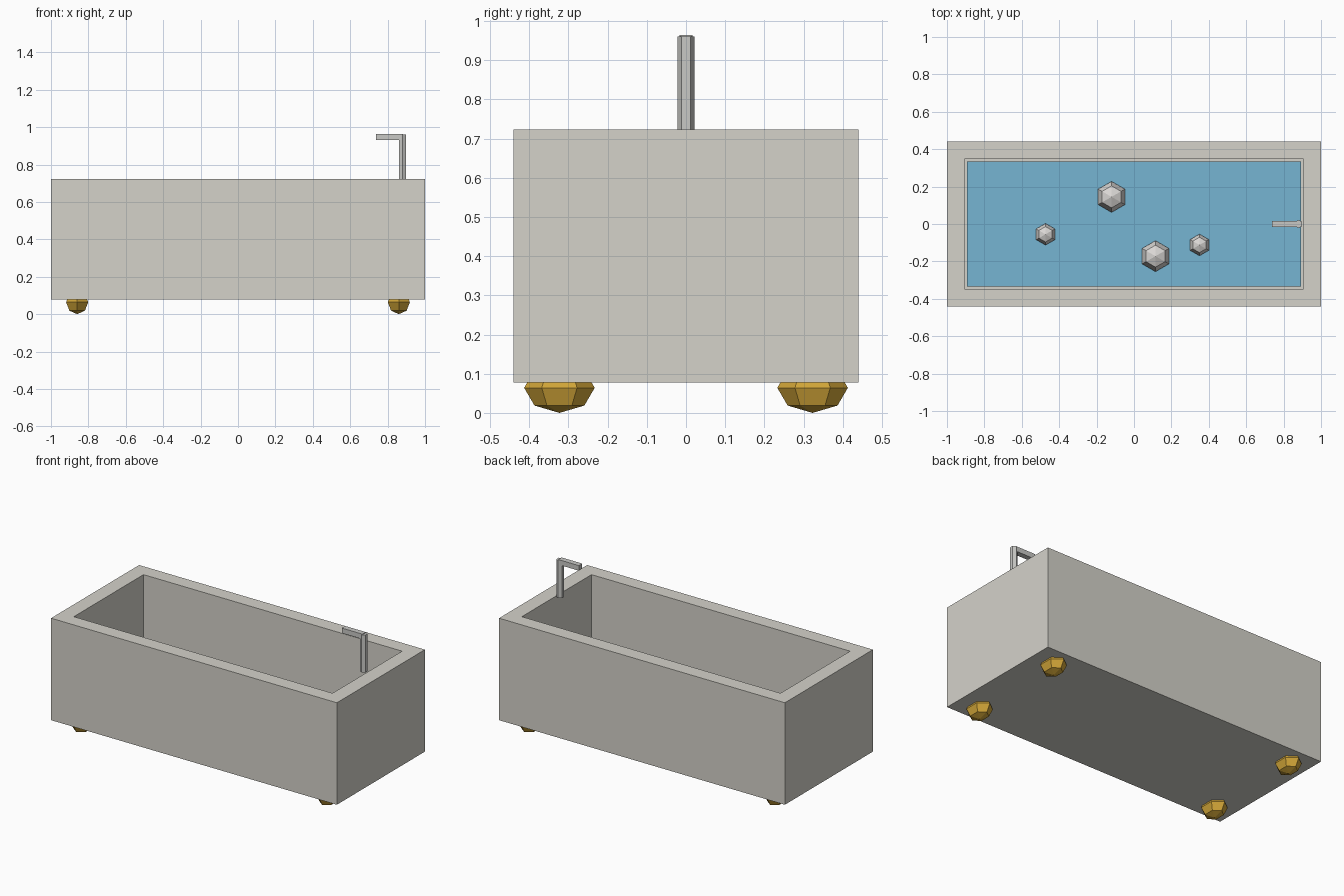
import bpy, bmesh, math

if "Cube" in bpy.data.objects:
    bpy.data.objects.remove(bpy.data.objects["Cube"])


def material(name, rgb):
    m = bpy.data.materials.new(name)
    m.diffuse_color = (*rgb, 1)
    m.use_nodes = True
    m.node_tree.nodes["Principled BSDF"].inputs["Base Color"].default_value = m.diffuse_color
    return m


STONE = material("warm grey enamel", (0.66, 0.645, 0.59))
GOLD = material("gold", (0.64, 0.38, 0.04))
STEEL = material("steel grey", (0.58, 0.58, 0.56))
WATER = material("water blue", (0.18, 0.46, 0.65))
FOAM = material("pale foam", (0.70, 0.68, 0.66))


def add(name, bm, mat):
    bmesh.ops.recalc_face_normals(bm, faces=bm.faces)
    me = bpy.data.meshes.new(name)
    bm.to_mesh(me)
    bm.free()
    me.materials.append(mat)
    ob = bpy.data.objects.new(name, me)
    bpy.context.collection.objects.link(ob)
    return ob


def extrude_face(name, points, vec, mat):
    bm = bmesh.new()
    face = bm.faces.new([bm.verts.new(p) for p in points])
    new = bmesh.ops.extrude_face_region(bm, geom=[face], use_keep_orig=True)
    verts = [g for g in new["geom"] if isinstance(g, bmesh.types.BMVert)]
    bmesh.ops.translate(bm, verts=verts, vec=vec)
    return add(name, bm, mat)


def box(name, lo, hi, mat):
    pts = [(lo[0], lo[1], lo[2]), (hi[0], lo[1], lo[2]),
           (hi[0], hi[1], lo[2]), (lo[0], hi[1], lo[2])]
    return extrude_face(name, pts, (0, 0, hi[2] - lo[2]), mat)


def hexagon(x, y, z, r):
    # Corners point along y
    return [(x + r * math.sin(i * math.pi / 3),
             y + r * math.cos(i * math.pi / 3), z) for i in range(6)]


def hex_ball(name, centre, radii, mat):
    # Six-sided ball with two poles and three rings
    bm = bmesh.new()
    cx, cy, cz = centre
    rx, ry, rz = radii
    rings = []
    for lat in (-math.pi / 4, 0, math.pi / 4):
        rings.append([bm.verts.new((cx + px * rx * math.cos(lat),
                                    cy + py * ry * math.cos(lat),
                                    cz + rz * math.sin(lat)))
                      for px, py, _ in hexagon(0, 0, 0, 1)])
    bottom = bm.verts.new((cx, cy, cz - rz))
    top = bm.verts.new((cx, cy, cz + rz))
    for i in range(6):
        j = (i + 1) % 6
        for a, b in zip(rings, rings[1:]):
            bm.faces.new((a[i], a[j], b[j], b[i]))
        bm.faces.new((bottom, rings[0][j], rings[0][i]))
        bm.faces.new((top, rings[2][i], rings[2][j]))
    return add(name, bm, mat)


BASE, FLOOR, RIM = 0.078, 0.173, 0.723
WATER_TOP = 0.27

# Tub shell: U profile swept along x
profile = [(-0.44, BASE), (0.44, BASE), (0.44, RIM), (0.348, RIM),
           (0.348, FLOOR), (-0.348, FLOOR), (-0.348, RIM), (-0.44, RIM)]
extrude_face("tub_shell", [(-1, y, z) for y, z in profile], (2, 0, 0), STONE)

# End walls and feet
for sx, end in ((-1, "left"), (1, "right")):
    x0, x1 = sorted((sx * 0.905, sx * 1.0))
    box(f"{end}_end_wall", (x0, -0.348, FLOOR), (x1, 0.348, RIM), STONE)
    for sy, side in ((-1, "front"), (1, "back")):
        hex_ball(f"{side}_{end}_foot", (sx * 0.86, sy * 0.323, 0.064),
                 (0.068, 0.09, 0.064), GOLD)

# Water
box("water", (-0.892, -0.335, FLOOR), (0.892, 0.335, WATER_TOP), WATER)

# Bubbles
for i, (x, y, r) in enumerate([(-0.12, 0.145, 0.083), (0.115, -0.172, 0.083),
                               (-0.473, -0.055, 0.058), (0.35, -0.112, 0.058)]):
    hex_ball(f"bubble_{i + 1}", (x, y, WATER_TOP + 0.01), (r, r, r), FOAM)

# Tap
extrude_face("tap_pole", hexagon(0.88, 0, RIM, 0.022), (0, 0, 0.237), STEEL)
box("tap_spout", (0.738, -0.017, 0.932), (0.882, 0.017, 0.964), STEEL)
